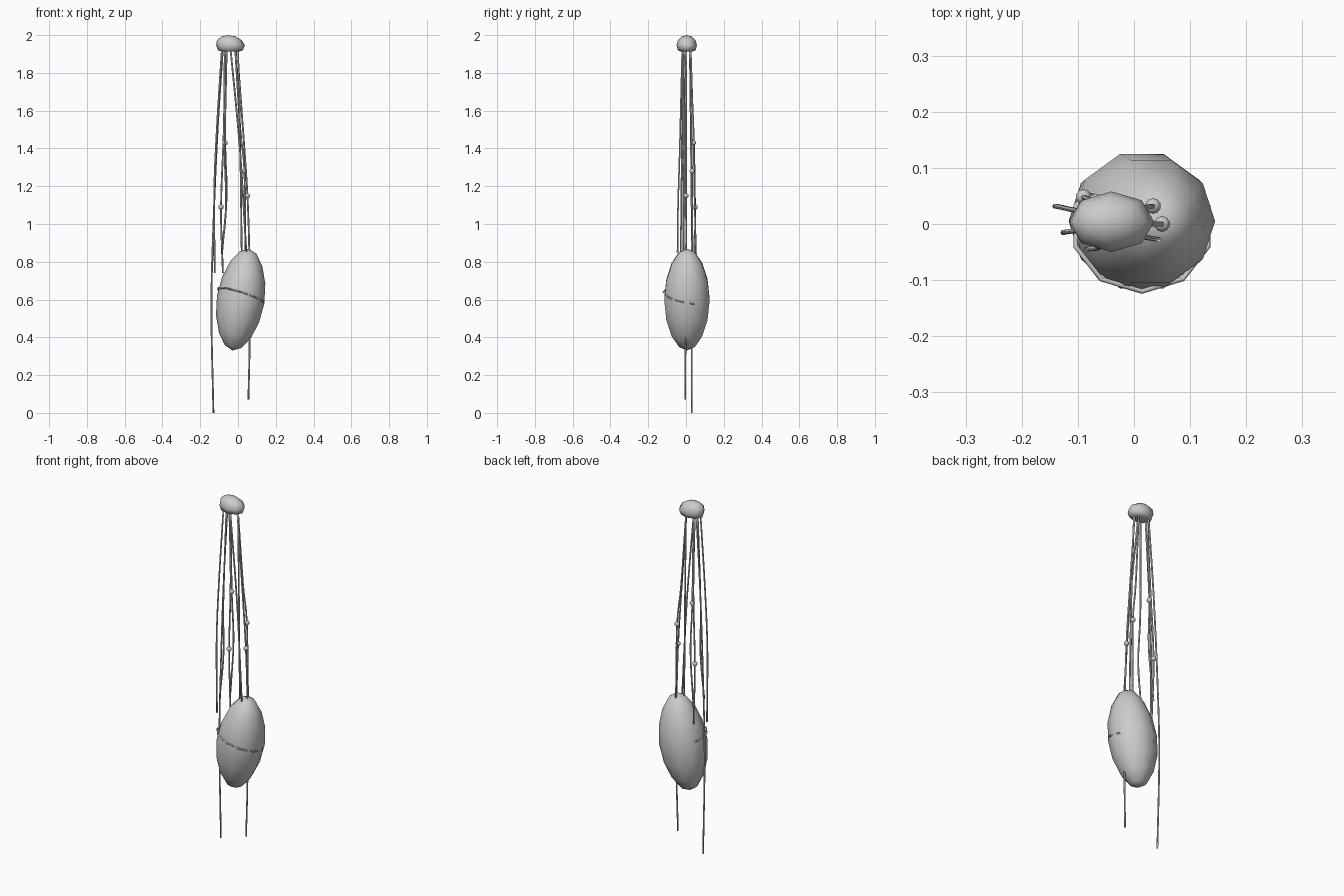
import bpy, bmesh, math
from mathutils import Vector, Matrix

cube = bpy.data.objects.get("Cube")
if cube:
    bpy.data.objects.remove(cube, do_unlink=True)

GREY = (0.6, 0.6, 0.6, 1)
grey = bpy.data.materials.new("plain grey")
grey.use_nodes = True
grey.diffuse_color = GREY
grey.node_tree.nodes["Principled BSDF"].inputs["Base Color"].default_value = GREY


def finish(name, bm):
    mesh = bpy.data.meshes.new(name)
    bmesh.ops.recalc_face_normals(bm, faces=bm.faces)
    for f in bm.faces:
        f.smooth = True
    bm.to_mesh(mesh)
    bm.free()
    mesh.materials.append(grey)
    obj = bpy.data.objects.new(name, mesh)
    bpy.context.collection.objects.link(obj)
    return obj


def tube(name, pts, radius, closed=False, sides=6):
    """Round tube swept along a list of points."""
    bm = bmesh.new()
    n = len(pts)
    rings = []
    for i, p in enumerate(pts):
        a = pts[i - 1] if closed or i else p
        b = pts[(i + 1) % n] if closed or i < n - 1 else p
        along = (b - a).normalized()
        # Horizontal tubes are framed by world up, hanging ones by world y
        out = along.cross(Vector((0, 0, 1) if closed else (0, 1, 0))).normalized()
        up = along.cross(out)
        rings.append([bm.verts.new(p + radius * (out * math.cos(t) + up * math.sin(t)))
                      for t in (math.tau * k / sides for k in range(sides))])
    for i in range(n if closed else n - 1):
        r, s = rings[i], rings[(i + 1) % n]
        for k in range(sides):
            j = (k + 1) % sides
            bm.faces.new((r[k], r[j], s[j], s[k]))
    if not closed:
        bm.faces.new(rings[0])
        bm.faces.new(rings[-1])
    return finish(name, bm)


def smooth_path(points, steps=4):
    """Catmull-Rom path through the control points."""
    p = [Vector(q) for q in points]
    p = [2 * p[0] - p[1]] + p + [2 * p[-1] - p[-2]]
    path = []
    for a, b, c, d in zip(p, p[1:], p[2:], p[3:]):
        for i in range(steps):
            t = i / steps
            path.append(0.5 * (2 * b + (c - a) * t + (2 * a - 5 * b + 4 * c - d) * t * t
                               + (3 * b - a - 3 * c + d) * t ** 3))
    return path + [p[-2]]


# Hanging pod, a tilted low-poly ellipsoid with slightly pointed ends
bm = bmesh.new()
bmesh.ops.create_uvsphere(bm, u_segments=10, v_segments=8, radius=1)
for v in bm.verts:
    taper = 1 - 0.1 * v.co.z ** 2
    v.co.x *= taper
    v.co.y *= taper
bmesh.ops.transform(bm, verts=bm.verts, matrix=Matrix.Translation((0.014, 0.005, 0.6))
                    @ Matrix.Rotation(math.radians(9), 4, 'Y')
                    @ Matrix.Diagonal((0.127, 0.126, 0.273, 1))
                    @ Matrix.Rotation(math.pi / 10, 4, 'Z'))
finish("pod", bm)

# Cord tied around the pod, proud at the front and sunk in at the back
centre = Vector((0.014, -0.004, 0.62))
cord = []
for i in range(10):
    a = math.tau * (i + 0.5) / 10
    x, y = 0.124 * math.cos(a), 0.116 * math.sin(a)
    cord.append(centre + Vector((x, y, -0.3 * x - 0.18 * y)))
tube("pod_cord", cord, 0.0045, closed=True)

# Knob at the top, a dome tapering to a flat underside
bm = bmesh.new()
bmesh.ops.create_uvsphere(bm, u_segments=8, v_segments=6, radius=1)
for v in bm.verts:
    lean = -0.012 * max(v.co.z, 0)
    v.co = Vector((0.076 * v.co.x - 0.04 + lean, 0.054 * v.co.y + 0.004,
                   1.946 + max(0.054 * v.co.z, -0.034)))
finish("top_knob", bm)

# Hanging strands
strands = {
    "outer_strand": [(-0.085, -0.01, 1.93), (-0.112, -0.013, 1.5), (-0.126, -0.015, 1.15),
                     (-0.123, -0.015, 0.74)],
    "long_strand": [(-0.08, 0.02, 1.93), (-0.108, 0.025, 1.5), (-0.13, 0.03, 1.0),
                    (-0.141, 0.032, 0.55), (-0.13, 0.03, 0)],
    "beaded_back_strand": [(-0.065, 0.025, 1.93), (-0.068, 0.04, 1.43), (-0.06, 0.045, 1.15),
                           (-0.085, 0.053, 0.84)],
    "beaded_side_strand": [(-0.07, 0.02, 1.93), (-0.075, 0.04, 1.5), (-0.09, 0.048, 1.09),
                           (-0.08, 0.045, 0.74)],
    "front_strand": [(-0.06, -0.02, 1.93), (-0.07, -0.033, 1.4), (-0.063, -0.042, 1.1),
                     (-0.085, -0.045, 0.85)],
    "pod_front_strand": [(-0.04, -0.015, 1.93), (0.01, -0.022, 1.4), (0.045, -0.028, 0.83)],
    "pod_back_strand": [(-0.015, 0.02, 1.93), (0.012, 0.028, 1.5), (0.034, 0.032, 1.28),
                        (0.04, 0.035, 0.83)],
    "pod_inner_strand": [(0, 0, 1.93), (0.012, -0.008, 1.4), (0.02, -0.012, 0.82)],
    "pod_through_strand": [(-0.005, 0, 1.93), (0.03, 0, 1.45), (0.05, 0, 1.15), (0.06, 0, 0.83),
                           (0.062, -0.002, 0.41), (0.055, -0.005, 0.07)],
}
for name, points in strands.items():
    tube(name, smooth_path(points), 0.0047)

# Small beads threaded on the strands
beads = [strands["beaded_back_strand"][1], strands["beaded_side_strand"][2],
         strands["pod_back_strand"][2], strands["pod_through_strand"][2]]
for i, position in enumerate(beads):
    bm = bmesh.new()
    bmesh.ops.create_icosphere(bm, subdivisions=2, radius=0.014,
                               matrix=Matrix.Translation(position))
    finish("bead_%d" % (i + 1), bm)
